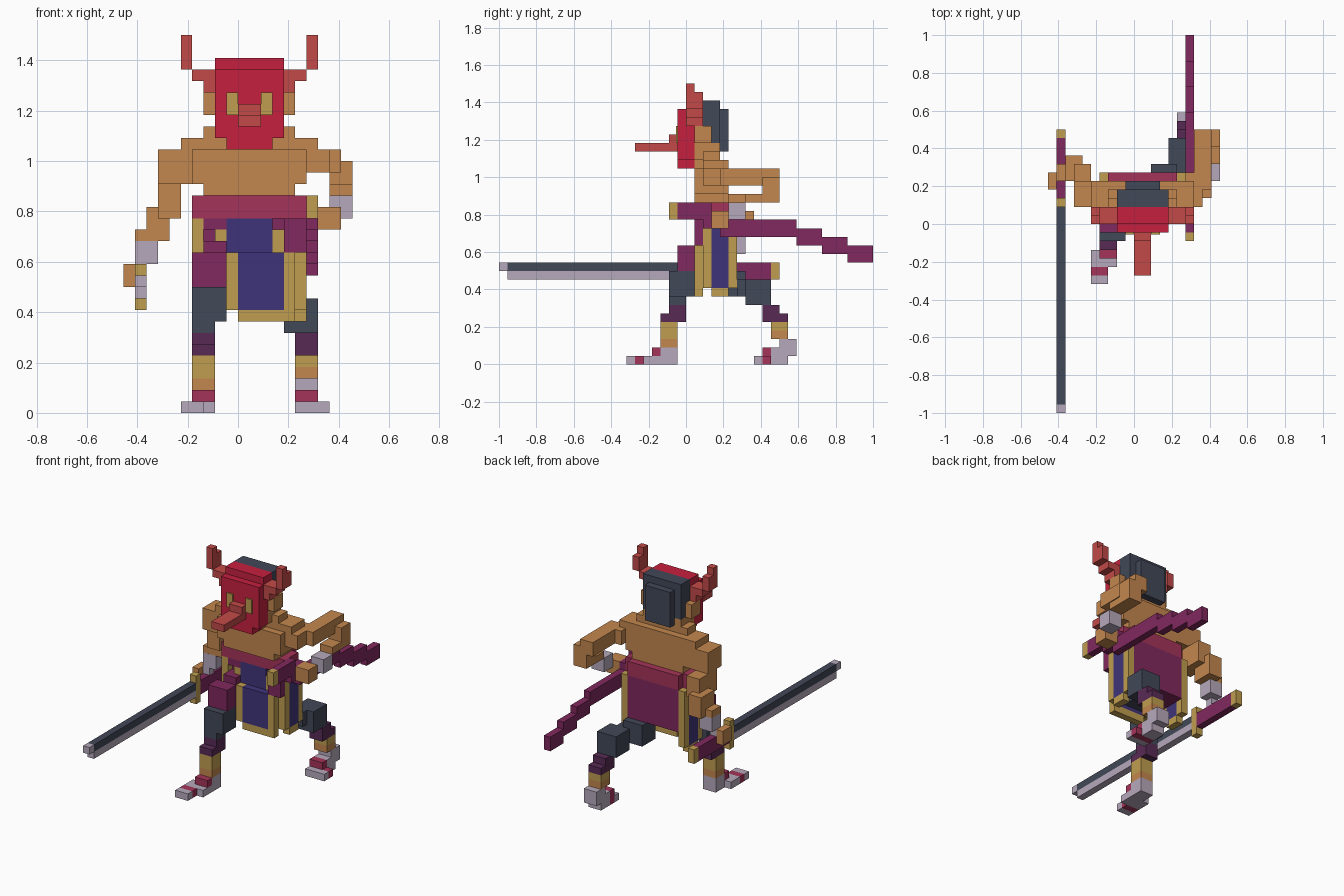
import bpy
import bmesh
from mathutils import Vector

if "Cube" in bpy.data.objects:
    bpy.data.objects.remove(bpy.data.objects["Cube"])

UNIT = 1 / 22      # edge of one block
MIDDLE = 1         # the body's symmetry plane, in blocks


def material(name, hex_code):
    rgb = [int(hex_code[i:i + 2], 16) / 255 for i in (0, 2, 4)]
    linear = [c / 12.92 if c < 0.04 else ((c + 0.055) / 1.055) ** 2.4 for c in rgb]
    mat = bpy.data.materials.new(name)
    mat.use_nodes = True
    mat.diffuse_color = (*linear, 1)
    mat.node_tree.nodes["Principled BSDF"].inputs["Base Color"].default_value = (*linear, 1)
    return mat


skin = material("tan skin", "C4874E")
red = material("mask red", "C6203E")
horn_red = material("pale red", "C24A48")
gold = material("gold trim", "C09E50")
dark = material("dark slate", "424858")
lavender = material("pale lavender", "B6A9BB")
crimson = material("crimson cloth", "A43459")
purple = material("purple cloth", "80295E")
indigo = material("indigo cloth", "40347A")
plum = material("dark plum", "582A55")


def part(name, mat, *boxes, mirror=False):
    """One object made of blocks, each given as x, x, y, y, z, z."""
    boxes = list(boxes)
    if mirror:
        boxes += [(2 * MIDDLE - b[1], 2 * MIDDLE - b[0], *b[2:]) for b in boxes]
    bm = bmesh.new()
    for x0, x1, y0, y1, z0, z1 in boxes:
        low, high = Vector((x0, y0, z0)), Vector((x1, y1, z1))
        verts = bmesh.ops.create_cube(bm, size=1)["verts"]
        bmesh.ops.scale(bm, vec=(high - low) * UNIT, verts=verts)
        bmesh.ops.translate(bm, vec=(low + high) * UNIT / 2, verts=verts)
    mesh = bpy.data.meshes.new(name)
    bm.to_mesh(mesh)
    bm.free()
    mesh.materials.append(mat)
    obj = bpy.data.objects.new(name, mesh)
    bpy.context.collection.objects.link(obj)
    return obj


# Head, mask and horns
part("head", skin, (-2, 4, 1, 2, 24, 30), (-2, 4, 2, 4, 24, 26),
     (-1, 3, 1, 4, 23, 24), (-3, 5, 2, 4, 24, 25))
part("ears", skin, (4, 5, 1, 3, 26, 28), mirror=True)
part("hair", dark, (-2, 4, 2, 4, 26, 31), (-1, 3, 4, 5, 25, 30))
part("mask", red, (-2, 4, -1, 1, 24, 30), (-1, 3, -1, 1, 23, 24),
     (-2, 4, 0, 2, 30, 31))
part("mask_eyes", gold, (2, 3, -1.2, -1, 26, 28), mirror=True)
part("mask_nose", horn_red, (0, 2, -2, -1, 25, 27), (0, 2, -6, -2, 25, 26))
part("horns", horn_red, (4, 5, 0, 2, 28, 30), (5, 6, 0, 2, 29, 30),
     (6, 7, 0, 2, 30, 32), (6, 7, 0, 1, 32, 33), mirror=True)

# Torso
part("torso", skin, (-4, 6, 1, 5, 20, 23), (-3, 5, 1, 5, 19, 20),
     (-5, 7, 2, 5, 23, 24))
part("sash", crimson, (-4, 6, 2, 5, 17, 19), (-3, 5, 5, 6, 17, 19))
part("hips", purple, (-3, 5, 3, 6, 11, 17), (-3, -1, 2, 3, 16, 17))
part("sash_knot", purple, (4, 6, 1, 2, 14, 17))

# Waist cloth panels with gold edging
part("front_panel", indigo, (0, 4, 1, 2, 9, 14), (-1, 3, 2, 3, 14, 17))
part("front_panel_trim", gold, (-1, 0, 1, 2, 9, 14), (4, 5, 1, 2, 9, 14),
     (0, 5, 1, 2, 8, 9), (3, 4, 2, 3, 14, 16), (-2, -1, 2, 3, 14, 16))
part("side_panels", indigo, (5, 6, 3, 5, 9, 17), mirror=True)
part("side_panel_trim", gold, (5, 6, 2, 3, 9, 17), (5, 6, 5, 6, 9, 17),
     (5, 6, 3, 5, 8, 9), mirror=True)

# Left arm, bent back with the hand at the scabbard
part("left_arm", skin, (6, 8, 2, 6, 21, 23), (7, 9, 4, 11, 21, 23),
     (8, 10, 9, 11, 19, 22), (8, 10, 7, 10, 19, 20))
part("left_cuff", lavender, (8, 10, 5, 7, 17, 19))
part("left_hand", skin, (7, 9, 3, 5, 16, 18))

# Right arm, hanging with the sword
part("right_arm", skin, (-7, -4, 2, 5, 20, 23), (-7, -5, 3, 7, 17, 20),
     (-8, -6, 5, 8, 15, 18), (-9, -8, 5, 7, 15, 16))
part("right_cuff", lavender, (-9, -7, 5, 7, 13, 15), (-9, -8, 5, 6, 12, 13))
part("right_hand", skin, (-10, -9, 4, 6, 11, 13))

# Sword
part("blade_spine", dark, (-9, -8, -21, 2, 11, 12))
part("blade_edge", lavender, (-9, -8, -21, 2, 10, 11), (-9, -8, -22, -21, 11, 12))
part("sword_guard", gold, (-9, -8, 2, 3, 9, 13))
part("sword_grip", purple, (-9, -8, 3, 10, 10, 12))
part("sword_pommel", gold, (-9, -8, 10, 11, 10, 12))

# Scabbard, stepping down towards the back
part("scabbard", purple, (6, 7, -1, 3, 17, 19), (6, 7, 2, 5, 16, 18),
     (6, 7, 4, 13, 15, 17), (6, 7, 13, 16, 14, 16),
     (6, 7, 16, 19, 13, 15), (6, 7, 19, 22, 12, 14))
part("scabbard_mouth", gold, (6, 7, -2, -1, 17, 19))

# Right leg, stepping forward
part("right_thigh", purple, (-4, -1, -1, 1, 11, 14), (-3, -1, 1, 3, 11, 15))
part("right_knee", dark, (-4, -1, -2, 1, 8, 11), (-4, -2, -2, 0, 7, 8))
part("right_shin", plum, (-4, -2, -2, 0, 5, 7), (-4, -2, -3, -2, 5, 6))
part("right_shin_band", gold, (-4, -2, -3, -1, 3, 5))
part("right_ankle", skin, (-4, -2, -3, -1, 2, 3))
part("right_foot", lavender, (-4, -2, -3, -1, 0, 2), (-5, -2, -5, -3, 0, 1),
     (-5, -3, -7, -6, 0, 1))
part("right_foot_straps", crimson, (-4, -2, -4, -3, 1, 2), (-5, -3, -6, -5, 0, 1))

# Left leg, trailing behind
part("left_thigh", dark, (2, 5, 4, 7, 8, 11), (4, 6, 6, 9, 8, 10),
     (4, 7, 7, 10, 7, 10))
part("left_shin", plum, (5, 7, 9, 11, 5, 7), (5, 7, 10, 12, 5, 6))
part("left_shin_band", gold, (5, 7, 10, 12, 4, 5))
part("left_ankle", skin, (5, 7, 10, 12, 3, 4))
part("left_foot", lavender, (5, 7, 11, 13, 1, 3), (5, 7, 10, 12, 0, 1),
     (5, 8, 8, 9, 0, 1), (5, 7, 10, 11, 1, 2))
part("left_foot_straps", crimson, (5, 8, 9, 10, 0, 1), (5, 7, 9, 10, 1, 2))
